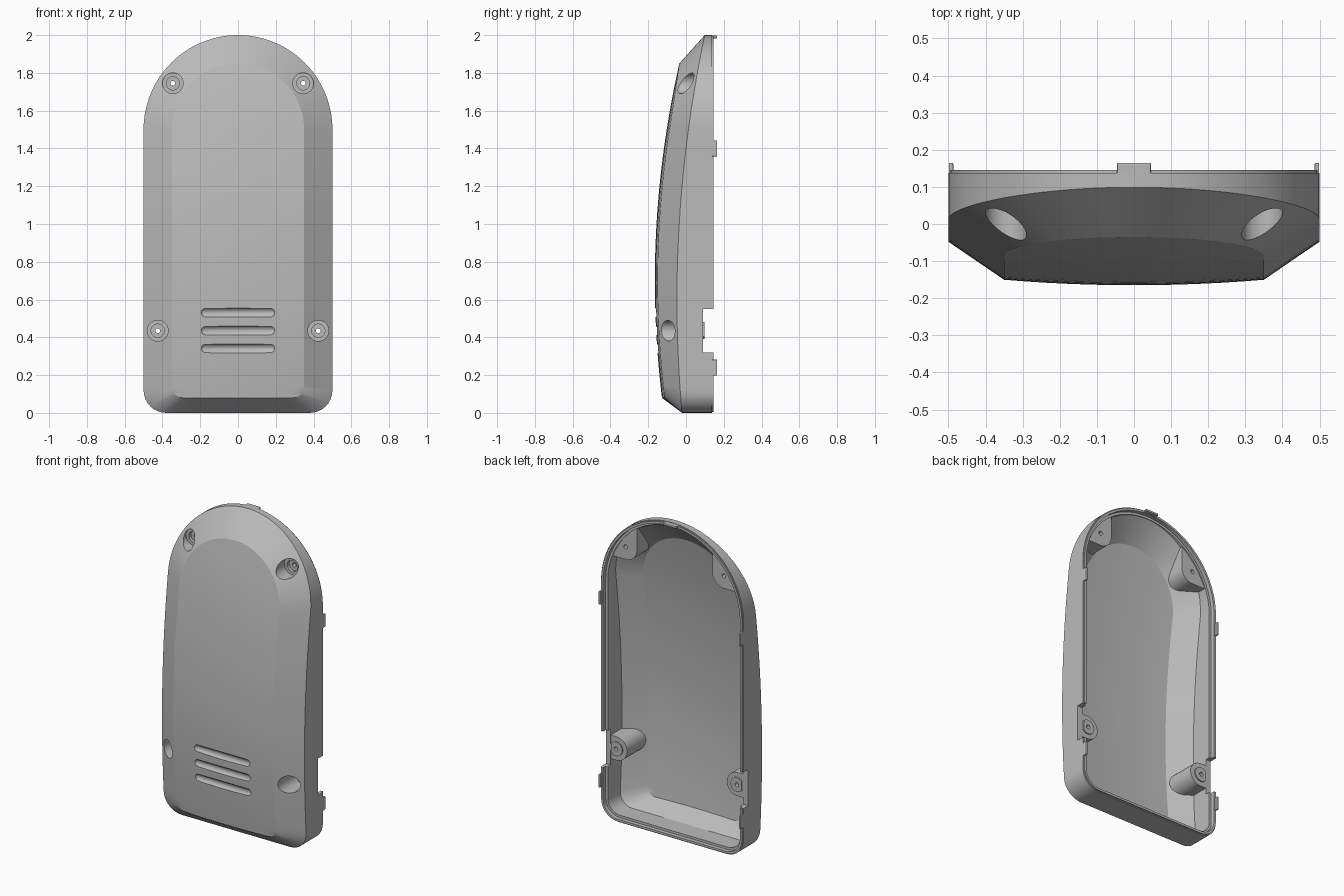
import bpy, bmesh, math
from mathutils import Matrix, Vector

cube = bpy.data.objects.get("Cube")
if cube:
    bpy.data.objects.remove(cube, do_unlink=True)

grey = bpy.data.materials.new("housing_grey")
grey.use_nodes = True
grey.diffuse_color = (0.5, 0.5, 0.5, 1)
grey.node_tree.nodes["Principled BSDF"].inputs["Base Color"].default_value = (0.5, 0.5, 0.5, 1)

COLS, CORNER, SIDE, ARCH = 12, 8, 20, 28
SHOULDER = 1.5


def face_y(x, z):
    """Bowed front panel."""
    return -0.165 + 0.098 * (z - 0.7) ** 2 + 0.12 * x * x


def edge_y(x, z):
    """Line where the side wall meets the sloping border."""
    return -0.048 + 0.075 * (z - 0.6) ** 2


def outline(w, bottom, r):
    """Arched outline: bottom edge, right side, apex, mirrored left side."""
    flat = [((w - r) * (2 * i / COLS - 1), bottom) for i in range(COLS + 1)]
    right = []
    for i in range(1, CORNER + 1):
        a = math.pi / 2 * i / CORNER
        right.append((w - r + r * math.sin(a), bottom + r - r * math.cos(a)))
    for i in range(1, SIDE + 1):
        right.append((w, bottom + r + (SHOULDER - bottom - r) * i / SIDE))
    for i in range(1, ARCH + 1):
        a = math.pi / 2 * i / ARCH
        right.append((w * math.cos(a), SHOULDER + w * math.sin(a)))
    return flat + right + [(-x, z) for x, z in reversed(right[:-1])]


def make_object(name, bm):
    bmesh.ops.recalc_face_normals(bm, faces=bm.faces)
    mesh = bpy.data.meshes.new(name)
    bm.to_mesh(mesh)
    bm.free()
    mesh.materials.append(grey)
    ob = bpy.data.objects.new(name, mesh)
    bpy.context.collection.objects.link(ob)
    return ob


def arched_solid(name, rings, panel_shift):
    """Solid made of stacked outlines, closed by a bowed panel and a flat back."""
    bm = bmesh.new()
    loops = []
    for w, bottom, r, depth in rings:
        loops.append([bm.verts.new((x, depth(x, z) if callable(depth) else depth, z))
                      for x, z in outline(w, bottom, r)])
    for a, b in zip(loops, loops[1:]):
        for i in range(len(a)):
            j = (i + 1) % len(a)
            bm.faces.new((a[i], a[j], b[j], b[i]))
    bm.faces.new(loops[-1])
    # panel rows run straight across between matching side points
    front = loops[0]
    n = CORNER + SIDE + ARCH
    row = front[:COLS + 1]
    for i in range(1, n):
        end = front[COLS + i]
        inner = []
        for c in range(1, COLS):
            x = end.co.x * (2 * c / COLS - 1)
            inner.append(bm.verts.new((x, face_y(x, end.co.z) + panel_shift, end.co.z)))
        new = [front[-i]] + inner + [end]
        for c in range(COLS):
            bm.faces.new((row[c], row[c + 1], new[c + 1], new[c]))
        row = new
    for c in range(COLS):
        bm.faces.new((row[c], row[c + 1], front[COLS + n]))
    return make_object(name, bm)


def box(name, x, y, z, bevel=0.0):
    bm = bmesh.new()
    bmesh.ops.create_cube(bm, size=1)
    for v in bm.verts:
        v.co = Vector([lo + (hi - lo) * (c + 0.5) for c, (lo, hi) in zip(v.co, (x, y, z))])
    if bevel:
        bmesh.ops.bevel(bm, geom=bm.edges[:], offset=bevel, segments=2, affect='EDGES', profile=0.5)
    return make_object(name, bm)


def rod(name, x, z, r, y0, y1, sides=32):
    """Cylinder running front to back."""
    bm = bmesh.new()
    place = Matrix.Translation((x, (y0 + y1) / 2, z)) @ Matrix.Rotation(math.pi / 2, 4, 'X')
    bmesh.ops.create_cone(bm, cap_ends=True, segments=sides, radius1=r, radius2=r,
                          depth=y1 - y0, matrix=place)
    return make_object(name, bm)


def capsule(name, z, r, half):
    """Rounded bar running side to side, sunk into the panel."""
    bm = bmesh.new()
    bmesh.ops.create_uvsphere(bm, u_segments=20, v_segments=9, radius=r,
                              matrix=Matrix.Rotation(math.pi / 2, 4, 'Y'))
    for v in bm.verts:
        v.co += Vector((math.copysign(half - r, v.co.x), face_y(0, z) - 0.011, z))
    return make_object(name, bm)


def combine(target, tool, operation='DIFFERENCE'):
    mod = target.modifiers.new("cut", 'BOOLEAN')
    mod.operation, mod.object, mod.solver = operation, tool, 'EXACT'
    bpy.context.view_layer.objects.active = target
    bpy.ops.object.modifier_apply(modifier=mod.name)
    bpy.data.objects.remove(tool, do_unlink=True)


# outer form with a fine raised lip round the back rim
housing = arched_solid("housing", [
    (0.35, 0.08, 0.06, face_y),
    (0.5, 0.0, 0.12, edge_y),
    (0.5, 0.0, 0.12, 0.137),
    (0.494, 0.006, 0.114, 0.137),
    (0.494, 0.006, 0.114, 0.145)], 0.0)

# hollow inside with a stepped rim
cavity = arched_solid("cavity", [
    (0.335, 0.1, 0.06, lambda x, z: face_y(x, z) + 0.035),
    (0.465, 0.035, 0.085, lambda x, z: edge_y(x, z) + 0.025),
    (0.465, 0.035, 0.085, 0.12),
    (0.48, 0.02, 0.1, 0.12),
    (0.48, 0.02, 0.1, 0.2)], 0.035)

UPPER, LOWER = (0.345, 1.745), (0.425, 0.435)

# screw bosses left standing in the hollow
for s in (-1, 1):
    def span(a, b):
        return tuple(sorted((s * a, s * b)))
    x, z = UPPER
    combine(cavity, rod("boss", s * x, z, 0.08, -0.3, 0.113))
    combine(cavity, box("boss_web", span(x - 0.08, 0.6), (-0.31, 0.113), (z, 2.1)))
    combine(cavity, box("boss_web", span(x, 0.6), (-0.32, 0.113), (z - 0.08, z + 0.05)))
    x, z = LOWER
    combine(cavity, rod("boss", s * x, z, 0.075, -0.3, 0.09))
    combine(cavity, box("boss_web", span(x, 0.6), (-0.31, 0.09), (z - 0.075, z + 0.075)))
    combine(cavity, rod("boss_collar", s * x, z, 0.045, -0.33, 0.097))
combine(housing, cavity)

# side notches and countersunk screw holes
for s in (-1, 1):
    combine(housing, box("notch", tuple(sorted((s * 0.458, s * 0.6))), (0.0905, 0.3), (0.32, 0.55)))
    for x, z in (UPPER, LOWER):
        combine(housing, rod("recess", s * x, z, 0.055, -0.4, 0.05))
        combine(housing, rod("seat", s * x, z, 0.035, -0.41, 0.07))
        combine(housing, rod("pilot_hole", s * x, z, 0.013, -0.42, 0.3, 16))

# three grip grooves
for z in (0.34, 0.435, 0.53):
    combine(housing, capsule("groove", z, 0.027, 0.2))

bpy.ops.object.select_all(action='DESELECT')
housing.select_set(True)
bpy.context.view_layer.objects.active = housing
bpy.ops.object.shade_smooth_by_angle(angle=math.radians(25))

# snap clips along the rim
for s, side in ((1, "left"), (-1, "right")):
    for z, level in ((0.24, "lower"), (1.4, "upper")):
        box(f"{side}_{level}_clip", tuple(sorted((s * 0.487, s * 0.499))),
            (0.11, 0.165), (z - 0.042, z + 0.042), 0.003)
box("top_clip", (-0.046, 0.046), (0.11, 0.165), (1.983, 1.997), 0.004)
